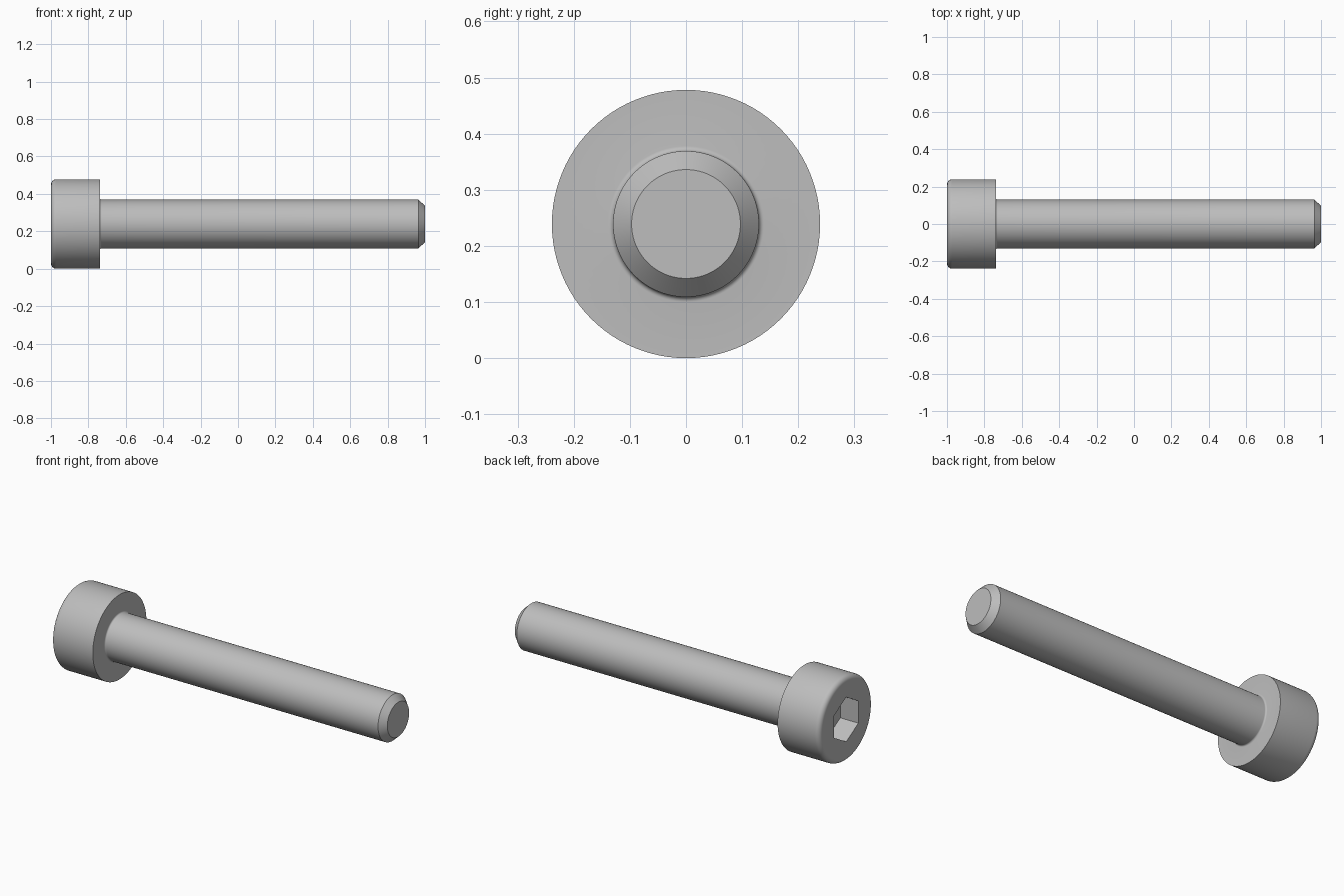
import bpy
import bmesh
from math import cos, sin, pi, radians
from mathutils import Matrix

cube = bpy.data.objects.get("Cube")
if cube:
    bpy.data.objects.remove(cube)

SEGMENTS = 96
AXIS_Z = 0.239
HEAD_R, SHANK_R, TIP_R = 0.239, 0.13, 0.097
HEAD_END, TIP_START = -0.739, 0.965
ROUND, FILLET = 0.028, 0.009
SOCKET_R, SOCKET_DEPTH = 0.1255, 0.113

steel = bpy.data.materials.new("steel grey")
steel.use_nodes = True
colour = (0.51, 0.51, 0.51, 1)
steel.diffuse_color = colour
steel.node_tree.nodes["Principled BSDF"].inputs["Base Color"].default_value = colour


def arc(cx, cr, radius, start, end, steps=6):
    """Points of a profile arc, as (x, distance from axis)."""
    angles = [radians(start + (end - start) * i / steps) for i in range(steps + 1)]
    return [(cx + radius * cos(a), cr + radius * sin(a)) for a in angles]


def ring(bm, x, radius, count):
    turn = 2 * pi / count
    return [bm.verts.new((x, radius * sin(i * turn), AXIS_Z + radius * cos(i * turn)))
            for i in range(count)]


def bridge(bm, a, b):
    for i in range(len(a)):
        j = (i + 1) % len(a)
        bm.faces.new((a[i], a[j], b[j], b[i]))


# Turned outline from the head's rounded rim to the chamfered tip
profile = arc(-1 + ROUND, HEAD_R - ROUND, ROUND, 180, 90)
profile += [(HEAD_END, HEAD_R)]
profile += arc(HEAD_END + FILLET, SHANK_R + FILLET, FILLET, 180, 270)
profile += [(TIP_START, SHANK_R), (1, TIP_R)]

bm = bmesh.new()
rings = [ring(bm, x, r, SEGMENTS) for x, r in profile]
for a, b in zip(rings, rings[1:]):
    bridge(bm, a, b)
bm.faces.new(rings[-1])

# Hexagonal socket with a flat floor
mouth = ring(bm, -1, SOCKET_R, 6)
floor = ring(bm, -1 + SOCKET_DEPTH, SOCKET_R, 6)
bridge(bm, mouth, floor)
bm.faces.new(floor)

# Flat head face between the rim and the socket mouth
side = SEGMENTS // 6
for i in range(6):
    j = (i + 1) % 6
    rim = [rings[0][(i * side + k) % SEGMENTS] for k in range(side + 1)]
    bm.faces.new(rim + [mouth[j], mouth[i]])

bmesh.ops.recalc_face_normals(bm, faces=bm.faces)
mesh = bpy.data.meshes.new("socket_head_bolt")
bm.to_mesh(mesh)
bm.free()
mesh.materials.append(steel)

bolt = bpy.data.objects.new("socket_head_bolt", mesh)
bpy.context.collection.objects.link(bolt)
bpy.context.view_layer.objects.active = bolt
bolt.select_set(True)
bpy.ops.object.shade_smooth_by_angle(angle=radians(30))
